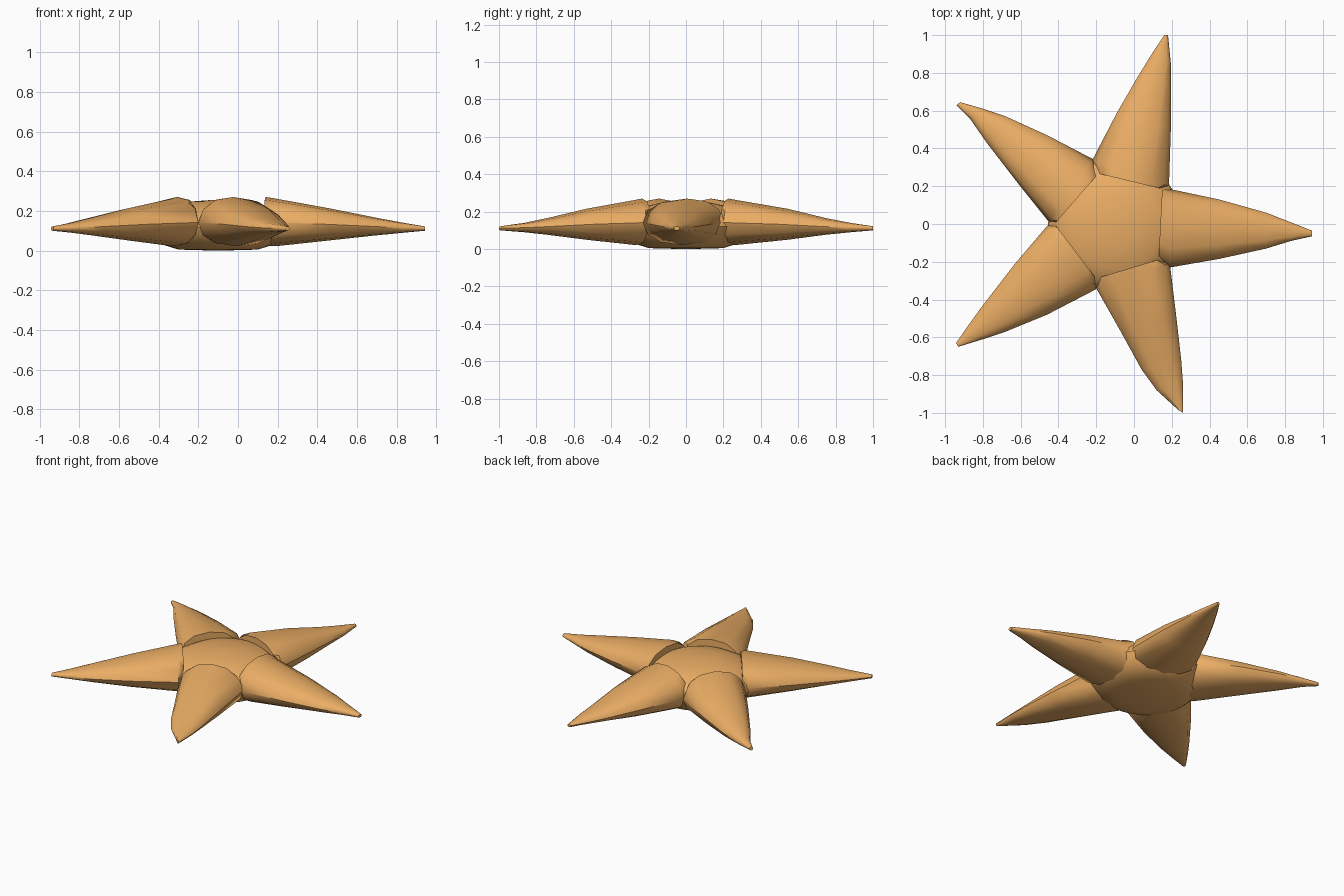
import bpy, bmesh, math
from mathutils import Vector

if "Cube" in bpy.data.objects:
    bpy.data.objects.remove(bpy.data.objects["Cube"])

mat = bpy.data.materials.new("orange_skin")
mat.diffuse_color = (0.83, 0.42, 0.13, 1)
mat.use_nodes = True
mat.node_tree.nodes["Principled BSDF"].inputs["Base Color"].default_value = mat.diffuse_color
SIDES = 12


def loft(name, rings):
    """Skin a list of closed rings, cap both ends, shade smooth."""
    bm = bmesh.new()
    rows = [[bm.verts.new(p) for p in ring] for ring in rings]
    for a, b in zip(rows, rows[1:]):
        n = len(a)
        for i in range(n):
            bm.faces.new((a[i], a[(i + 1) % n], b[(i + 1) % n], b[i]))
    bm.faces.new(rows[0])
    bm.faces.new(rows[-1])
    bmesh.ops.recalc_face_normals(bm, faces=bm.faces)
    me = bpy.data.meshes.new(name)
    bm.to_mesh(me)
    bm.free()
    me.materials.append(mat)
    ob = bpy.data.objects.new(name, me)
    bpy.context.collection.objects.link(ob)
    bpy.ops.object.select_all(action='DESELECT')
    ob.select_set(True)
    bpy.context.view_layer.objects.active = ob
    bpy.ops.object.shade_smooth_by_angle(angle=math.radians(42))


# top and bottom heights of the six arm sections, base to tip
HEIGHTS = [(0.27, 0.025), (0.262, 0.022), (0.215, 0.05),
           (0.165, 0.077), (0.14, 0.09), (0.122, 0.1)]


def arm(name, left, right):
    rings = []
    for l, r, (top, bot) in zip(left, right, HEIGHTS):
        l, r = Vector((*l, 0)), Vector((*r, 0))
        mid, half = (l + r) / 2, (l - r) / 2
        ring = []
        for i in range(SIDES):
            a = 2 * math.pi * i / SIDES
            c, s = math.cos(a), math.sin(a)
            c, s = (math.copysign(abs(v) ** 0.9, v) for v in (c, s))
            ring.append(mid + half * c
                        + Vector((0, 0, (top + bot) / 2 + s * (top - bot) / 2)))
        rings.append(ring)
    loft(name, rings)


# five bent, tapering arms given by their side outlines
arm("east_arm",
    [(.15, .2), (.19, .185), (.45, .13), (.7, .06), (.84, .005), (.942, -.035)],
    [(.13, -.19), (.19, -.23), (.45, -.185), (.7, -.13), (.83, -.09), (.942, -.065)])
arm("north_arm",
    [(-.2, .27), (-.22, .34), (-.09, .59), (.02, .78), (.1, .91), (.16, 1)],
    [(.15, .185), (.185, .2), (.195, .5), (.195, .72), (.195, .85), (.18, 1)])
arm("north_west_arm",
    [(-.42, 0), (-.45, .01), (-.61, .21), (-.78, .43), (-.87, .56), (-.94, .63)],
    [(-.19, .265), (-.22, .345), (-.46, .47), (-.68, .57), (-.8, .61), (-.92, .645)])
arm("south_west_arm",
    [(-.2, -.29), (-.2, -.345), (-.46, -.48), (-.68, -.57), (-.8, -.61), (-.93, -.65)],
    [(-.42, 0), (-.46, -.01), (-.63, -.21), (-.8, -.43), (-.88, -.54), (-.942, -.63)])
arm("south_arm",
    [(.14, -.185), (.19, -.21), (.225, -.5), (.25, -.72), (.26, -.85), (.26, -1)],
    [(-.19, -.285), (-.2, -.34), (-.07, -.57), (.04, -.77), (.12, -.88), (.235, -.985)])

# domed central body
PROFILE = [(.02, 0), (.2, .005), (.28, .03), (.335, .08), (.355, .12), (.345, .155),
           (.31, .19), (.24, .225), (.13, .248), (.02, .256)]
loft("central_body", [[(-0.1 + r * math.cos(2 * math.pi * i / 30),
                        r * math.sin(2 * math.pi * i / 30), z) for i in range(30)]
                      for r, z in PROFILE])
